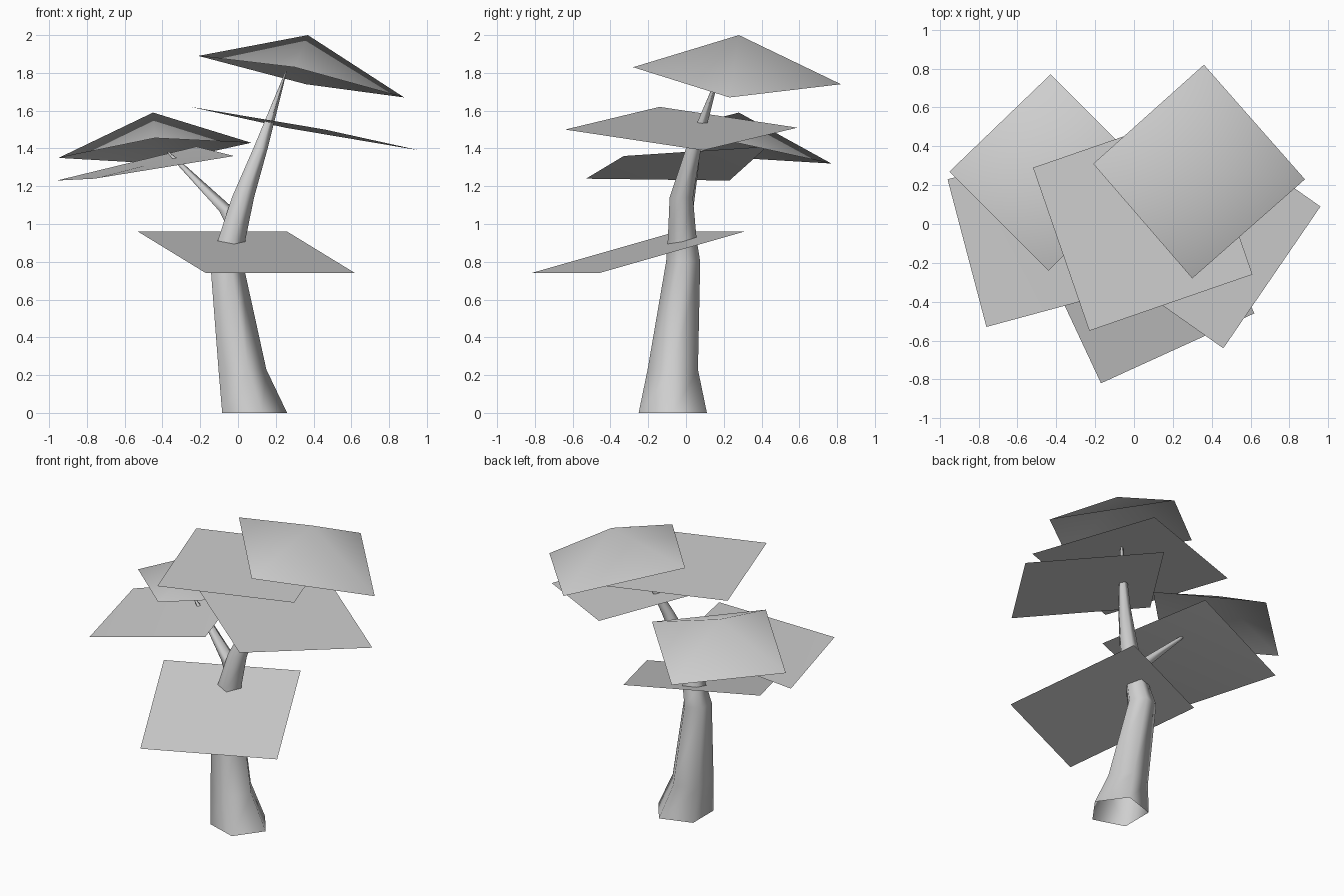
import bpy
import bmesh
from math import cos, sin, tau
from mathutils import Vector

cube = bpy.data.objects.get("Cube")
if cube:
    bpy.data.objects.remove(cube)

SIDES = 5

grey = bpy.data.materials.new("light_grey")
grey.use_nodes = True
colour = (0.62, 0.62, 0.62, 1)
grey.diffuse_color = colour
grey.node_tree.nodes["Principled BSDF"].inputs["Base Color"].default_value = colour


def finish(name, bm):
    """Turn a bmesh into a smooth-shaded object."""
    for face in bm.faces:
        face.smooth = True
    mesh = bpy.data.meshes.new(name)
    bm.to_mesh(mesh)
    bm.free()
    mesh.materials.append(grey)
    obj = bpy.data.objects.new(name, mesh)
    bpy.context.collection.objects.link(obj)
    return obj


def limb(name, path):
    """Open five-sided tapering tube through (x, y, z, radius) stations."""
    bm = bmesh.new()
    rings = []
    for x, y, z, r in path:
        angles = [tau * i / SIDES for i in range(SIDES)]
        rings.append([bm.verts.new((x + r * cos(a), y + r * sin(a), z)) for a in angles])
    for low, high in zip(rings, rings[1:]):
        for i in range(SIDES):
            j = (i + 1) % SIDES
            bm.faces.new((low[i], low[j], high[j], high[i]))
    return finish(name, bm)


def leaf(name, corners, apex=None):
    """Four-cornered sheet, flat or raised to a point in the middle."""
    bm = bmesh.new()
    rim = [bm.verts.new(c) for c in corners]
    if apex is None:
        apex = sum((Vector(c) for c in corners), Vector()) / len(corners)
    top = bm.verts.new(apex)
    for i, v in enumerate(rim):
        bm.faces.new((v, rim[(i + 1) % len(rim)], top))
    return finish(name, bm)


# Trunk running up into the tall branch, and the side branch
limb("trunk", [(0.07, -0.07, 0, 0.19), (0.01, -0.07, 0.23, 0.14),
               (-0.07, -0.015, 0.8, 0.095), (-0.04, -0.02, 0.92, 0.08),
               (0.02, -0.025, 1.14, 0.065), (0.115, 0.04, 1.4, 0.042),
               (0.255, 0.18, 1.81, 0.004)])
limb("side_branch", [(-0.02, -0.02, 1.0, 0.055), (-0.06, -0.01, 1.07, 0.05),
                     (-0.31, 0.05, 1.32, 0.02), (-0.37, 0.06, 1.38, 0.008)])

# Peaked leaf sheets
leaf("top_leaf", [(-0.21, 0.31, 1.89), (0.30, -0.28, 1.83),
                  (0.88, 0.23, 1.67), (0.36, 0.82, 1.74)], (0.37, 0.28, 2.0))
leaf("side_leaf", [(-0.95, 0.27, 1.35), (-0.44, -0.24, 1.455),
                   (0.07, 0.27, 1.43), (-0.43, 0.77, 1.32)], (-0.45, 0.28, 1.59))

# Flat leaf sheets
leaf("upper_leaf", [(-0.52, 0.29, 1.74), (-0.23, -0.55, 1.74),
                    (0.61, -0.26, 1.74), (0.32, 0.58, 1.74)])
leaf("middle_leaf", [(-0.25, -0.14, 1.62), (0.46, -0.64, 1.5),
                     (0.96, 0.09, 1.39), (0.25, 0.59, 1.51)])
leaf("low_side_leaf", [(-0.96, 0.23, 1.23), (-0.76, -0.53, 1.24),
                       (-0.02, -0.33, 1.36), (-0.22, 0.43, 1.41)])
leaf("lowest_leaf", [(-0.53, -0.05, 0.96), (-0.17, -0.82, 0.74),
                     (0.62, -0.46, 0.74), (0.26, 0.31, 0.96)])
